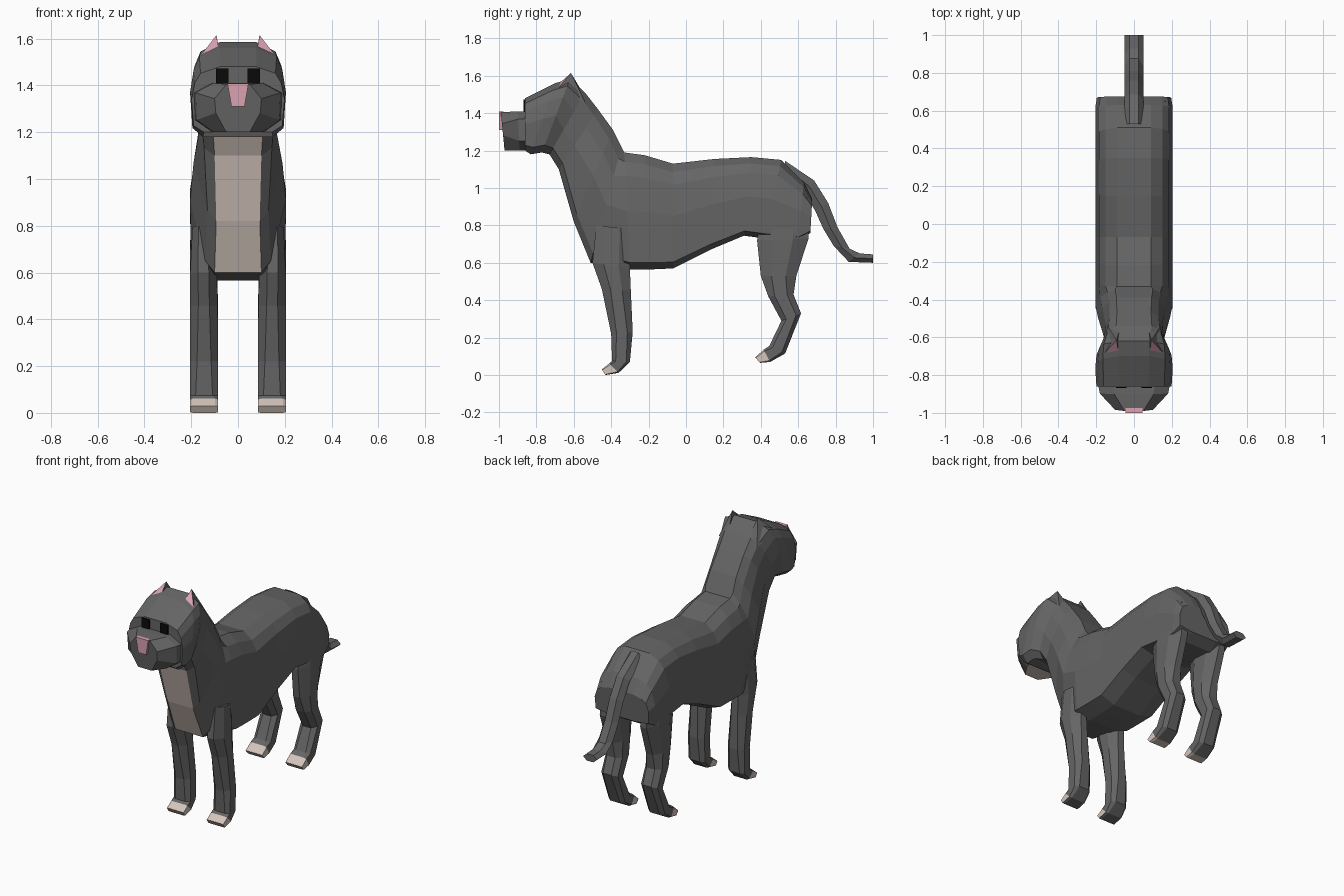
import bpy, bmesh
from mathutils import Vector

cube = bpy.data.objects.get("Cube")
if cube:
    bpy.data.objects.remove(cube, do_unlink=True)


def material(name, rgb):
    m = bpy.data.materials.new(name)
    m.use_nodes = True
    m.diffuse_color = (*rgb, 1)
    bsdf = m.node_tree.nodes["Principled BSDF"]
    bsdf.inputs["Base Color"].default_value = (*rgb, 1)
    bsdf.inputs["Roughness"].default_value = 0.9
    return m


GREY = material("grey_fur", (0.13, 0.13, 0.13))
BEIGE = material("beige_fur", (0.66, 0.56, 0.50))
PINK = material("pink_skin", (0.70, 0.36, 0.44))
BLACK = material("black_eye", (0.003, 0.003, 0.003))


def build(name, verts, faces, mats, paint=None, mirror=False):
    """Flat-shaded mesh; paint(face) says which faces take the second material."""
    bm = bmesh.new()
    vs = [bm.verts.new(v) for v in verts]
    for f in faces:
        bm.faces.new([vs[i] for i in f])
    bmesh.ops.recalc_face_normals(bm, faces=bm.faces)
    for f in bm.faces:
        if paint and paint(f):
            f.material_index = 1
    me = bpy.data.meshes.new(name)
    bm.to_mesh(me)
    bm.free()
    for m in mats:
        me.materials.append(m)
    ob = bpy.data.objects.new(name, me)
    bpy.context.collection.objects.link(ob)
    if mirror:
        ob.modifiers.new("Mirror", "MIRROR").use_mirror_merge = False
    return ob


def loft(name, rings, mats, paint=None, mirror=False):
    """Skin a row of equal closed rings and cap both ends."""
    n = len(rings[0])
    faces = [(r * n + i, r * n + (i + 1) % n, (r + 1) * n + (i + 1) % n, (r + 1) * n + i)
             for r in range(len(rings) - 1) for i in range(n)]
    faces += [tuple(range(n)), tuple(range((len(rings) - 1) * n, len(rings) * n))]
    return build(name, [p for r in rings for p in r], faces, mats, paint, mirror)


def slice_ring(top, bottom, profile, scale=1.0):
    """Symmetric ring from (fraction down, half width) pairs."""
    a, b = Vector((0, *top)), Vector((0, *bottom))
    half = [a.lerp(b, t) + Vector((x * scale, 0, 0)) for t, x in profile]
    return half + [Vector((-p.x, p.y, p.z)) for p in reversed(half)]


def limb_ring(front, back, x0, x1, c):
    """Chamfered box ring for a leg; c is the corner cut."""
    a, b = Vector((0, *front)), Vector((0, *back))
    corners = [(0, c), (0, 1 - c), (c, 1), (1 - c, 1), (1, 1 - c), (1, c), (1 - c, 0), (c, 0)]
    return [a.lerp(b, t) + Vector((x0 + (x1 - x0) * u, 0, 0)) for t, u in corners]


# Torso, neck and head as one skin, from rump to brow
TRUNK = [(0, .09), (.08, .15), (.2, .185), (.5, .205), (.94, .2), (1, .1)]
CHEST = [(0, .10), (.1, .14), (.25, .18), (.5, .205), (.92, .14), (1, .1)]
NECK = [(0, .09), (.1, .13), (.3, .15), (.6, .16), (.9, .145), (1, .1)]
SKULL = [(0, .08), (.1, .165), (.25, .19), (.5, .205), (.9, .195), (1, .15)]
spine = [
    ((.675, .94), (.665, .76), TRUNK, .96),
    ((.63, 1.03), (.60, .72), TRUNK, 1),
    ((.51, 1.15), (.42, .73), TRUNK, 1),
    ((.35, 1.165), (.31, .745), TRUNK, 1),
    ((.15, 1.155), (.13, .67), TRUNK, 1),
    ((-.07, 1.13), (-.07, .57), TRUNK, 1),
    ((-.22, 1.175), (-.18, .565), TRUNK, 1),
    ((-.33, 1.19), (-.30, .565), TRUNK, 1),
    ((-.345, 1.22), (-.51, .60), CHEST, 1),
    ((-.39, 1.31), (-.60, .82), CHEST, .93),
    ((-.47, 1.42), (-.68, 1.10), NECK, 1),
    ((-.54, 1.51), (-.73, 1.18), NECK, 1.05),
    ((-.62, 1.585), (-.77, 1.19), SKULL, .97),
    ((-.70, 1.56), (-.83, 1.18), SKULL, 1),
    ((-.86, 1.48), (-.86, 1.20), SKULL, .97),
]
loft("body", [slice_ring(*s) for s in spine], [GREY, BEIGE],
     lambda f: abs(f.calc_center_median().x) < .02 and f.normal.y < -.5
     and .6 < f.calc_center_median().z < 1.2)

# Muzzle, tapering forward, with a pale chin
SNOUT = [(0, .11), (.2, .19), (.75, .185), (1, .11)]
TIP = [(0, .05), (.3, .1), (.6, .095), (1, .05)]
loft("muzzle", [slice_ring((-.85, 1.41), (-.85, 1.20), SNOUT),
                slice_ring((-.90, 1.41), (-.89, 1.20), SNOUT, .95),
                slice_ring((-.99, 1.405), (-.97, 1.20), TIP)],
     [GREY, BEIGE], lambda f: f.normal.z < -.9)

# Nose: a tapered wedge on the muzzle tip
loft("nose", [[(s * w, y, z) for s, w, z in
               ((-1, .045, 1.408), (1, .045, 1.408), (1, .028, 1.31), (-1, .028, 1.31))]
              for y in (-.975, -1.0)], [PINK])

# Eyes: thin plates under the brow
loft("eyes", [[(x, y, z) for x, z in ((.04, 1.405), (.095, 1.405), (.095, 1.472), (.04, 1.472))]
              for y in (-.862, -.869)], [BLACK], mirror=True)

# Ears: leaning pyramids with pink fronts
build("ears", [(.17, -.70, 1.515), (.08, -.70, 1.54), (.07, -.54, 1.49), (.14, -.54, 1.46),
               (.092, -.615, 1.615)],
      [(0, 1, 4), (1, 2, 4), (2, 3, 4), (3, 0, 4), (0, 1, 2, 3)],
      [GREY, PINK], lambda f: f.normal.y < -.4 and f.normal.z > 0, mirror=True)

# Legs: front and back outline points, outer and inner sides, corner cut
front_leg = [
    ((-.48, .80), (-.30, .78), .11, .195, .3),
    ((-.50, .60), (-.30, .57), .09, .205, .3),
    ((-.45, .46), (-.295, .45), .087, .205, .3),
    ((-.40, .22), (-.285, .23), .085, .205, .25),
    ((-.395, .075), (-.30, .07), .085, .205, .2),
    ((-.41, .062), (-.36, .012), .085, .205, .12),
    ((-.45, .03), (-.43, 0), .085, .205, .1),
]
hind_leg = [
    ((.42, .95), (.65, .95), .11, .19, .3),
    ((.38, .72), (.655, .73), .09, .205, .3),
    ((.40, .53), (.59, .53), .087, .205, .3),
    ((.44, .42), (.575, .43), .085, .205, .25),
    ((.51, .29), (.615, .33), .085, .205, .25),
    ((.445, .155), (.53, .115), .085, .205, .2),
    ((.415, .135), (.45, .07), .085, .205, .12),
    ((.37, .095), (.395, .065), .085, .205, .1),
]
for name, path, toe_y in (("front_legs", front_leg, -.405), ("hind_legs", hind_leg, .435)):
    loft(name, [limb_ring(*p) for p in path], [GREY, BEIGE],
         lambda f, y=toe_y: f.calc_center_median().y < y and f.calc_center_median().z < .13,
         mirror=True)

# Tail: slim six-sided sweep
TAIL = [(0, .025), (.5, .05), (1, .025)]
tail = [
    ((.53, 1.145), (.53, 1.08)),
    ((.685, 1.04), (.63, .98)),
    ((.76, .92), (.69, .88)),
    ((.81, .79), (.735, .78)),
    ((.875, .675), (.79, .69)),
    ((.93, .65), (.87, .605)),
    ((1.0, .645), (1.0, .60)),
]
loft("tail", [slice_ring(a, b, TAIL) for a, b in tail], [GREY])
